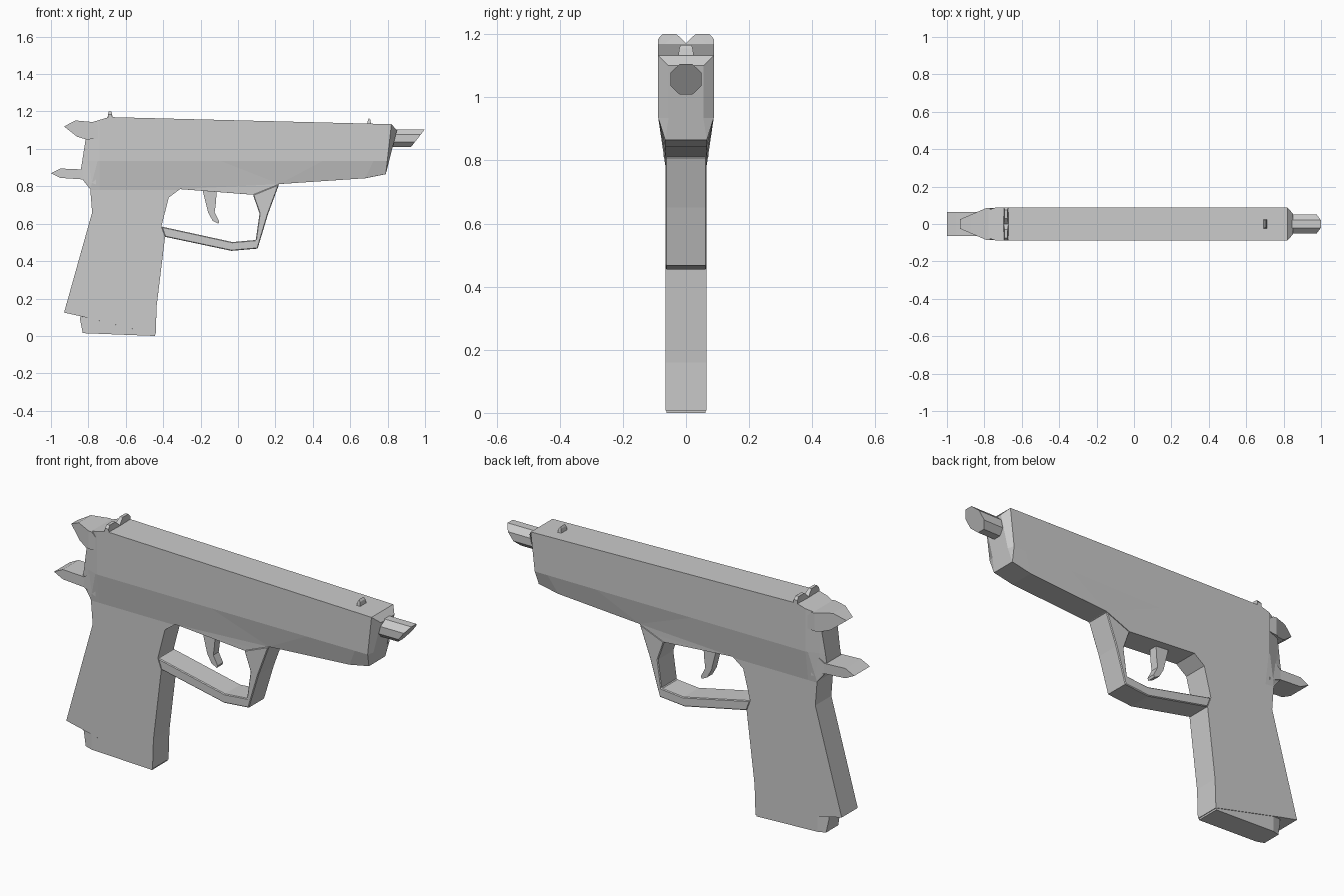
import bpy, bmesh, math
from mathutils import Vector

if "Cube" in bpy.data.objects:
    bpy.data.objects.remove(bpy.data.objects["Cube"])


def finish(name, bm, bevel=0.0):
    bmesh.ops.recalc_face_normals(bm, faces=bm.faces)
    mesh = bpy.data.meshes.new(name)
    bm.to_mesh(mesh)
    bm.free()
    ob = bpy.data.objects.new(name, mesh)
    bpy.context.collection.objects.link(ob)
    if bevel:
        mod = ob.modifiers.new("edge_chamfer", 'BEVEL')
        mod.width = bevel
        mod.segments = 1
        mod.limit_method = 'ANGLE'
        mod.angle_limit = math.radians(70)
    return ob


def slab(name, profile, half, cuts=(), bevel=0.0):
    """Extrude an xz profile along y; half(x, z) gives the local half width."""
    bm = bmesh.new()
    a, b = ([bm.verts.new((x, y, z)) for x, z in profile] for y in (-1, 1))
    caps = [bm.faces.new(a), bm.faces.new(b)]
    n = len(a)
    for i in range(n):
        j = (i + 1) % n
        bm.faces.new((a[i], a[j], b[j], b[i]))
    bm.normal_update()
    bmesh.ops.recalc_face_normals(bm, faces=bm.faces)
    bmesh.ops.triangulate(bm, faces=caps)
    for co, no in cuts:
        bmesh.ops.bisect_plane(bm, geom=bm.verts[:] + bm.edges[:] + bm.faces[:],
                               plane_co=co, plane_no=no, dist=1e-5)
    for v in bm.verts:
        v.co.y *= half(v.co.x, v.co.z)
    bm.normal_update()
    bmesh.ops.dissolve_limit(bm, angle_limit=0.01, verts=bm.verts, edges=bm.edges)
    return finish(name, bm, bevel)


# Slide, frame and grip as one side outline
def body_half(x, z):
    low = ramp(x, 0.1, 0.3, 0.78, 0.84)
    w = ramp(z, low, 0.935, 0.065, 0.088)
    if z > 0.79:
        w = min(w, ramp(x, -0.83, -0.74, 0.058, 0.088))
        nose = 0.79 + (z - 0.865) * 0.113
        if x > nose + 0.004:
            w = 0.055
    if x > 0.75 and z < 0.87:
        w = 0.066
    return w


def ramp(t, t0, t1, v0, v1):
    k = min(1, max(0, (t - t0) / (t1 - t0)))
    return v0 + (v1 - v0) * k


body = [(-0.44, 0.008), (-0.435, 0.16), (-0.39, 0.53), (-0.41, 0.585),
        (-0.37, 0.74), (-0.31, 0.785), (0.08, 0.755), (0.22, 0.812),
        (0.68, 0.843), (0.79, 0.865), (0.85, 1.10), (0.82, 1.132),
        (-0.69, 1.17), (-0.79, 1.14), (-0.815, 1.05), (-0.84, 0.89),
        (-0.83, 0.835), (-0.79, 0.785), (-0.78, 0.66), (-0.93, 0.125),
        (-0.84, 0.105)]
slab("slide_frame_grip", body, body_half,
     [((0, 0, 0.78), (0, 0, 1)), ((0, 0, 0.935), (0, 0, 1)),
      ((-0.74, 0, 0), (1, 0, 0)), ((0.79, 0, 0.865), (1, 0, -0.113))], 0.004)

# Trigger guard
guard = [(0.22, 0.812), (0.16, 0.65), (0.105, 0.467), (-0.035, 0.455),
         (-0.39, 0.53), (-0.41, 0.585), (-0.03, 0.502), (0.095, 0.513),
         (0.115, 0.655), (0.08, 0.755)]
slab("trigger_guard", guard, lambda x, z: 0.065, bevel=0.004)

# Trigger
slab("trigger", [(-0.19, 0.78), (-0.115, 0.78), (-0.117, 0.72), (-0.125, 0.66),
                 (-0.1, 0.612), (-0.105, 0.6), (-0.135, 0.615), (-0.16, 0.66)],
     lambda x, z: 0.022)

# Magazine base below the grip
slab("magazine_base", [(-0.84, 0.12), (-0.845, 0.09), (-0.83, 0.015),
                       (-0.445, 0.0), (-0.445, 0.03)],
     lambda x, z: ramp(x, -0.845, -0.79, 0.045, 0.062), [((-0.79, 0, 0), (1, 0, 0))])

# Hammer, widening into the slide
slab("hammer", [(-0.93, 1.12), (-0.87, 1.152), (-0.77, 1.143), (-0.69, 1.06),
                (-0.81, 1.05), (-0.86, 1.065)],
     lambda x, z: ramp(x, -0.93, -0.79, 0.025, 0.085), [((-0.79, 0, 0), (1, 0, 0))])

# Rear tang over the hand
slab("tang", [(-1.0, 0.87), (-0.95, 0.895), (-0.83, 0.89), (-0.76, 0.94),
              (-0.76, 0.81), (-0.83, 0.837), (-0.95, 0.845)],
     lambda x, z: ramp(x, -0.84, -0.76, 0.064, 0.072))

# Barrel with a slanted muzzle
bm = bmesh.new()
bmesh.ops.create_cone(bm, cap_ends=True, segments=8, radius1=0.052, radius2=0.052, depth=2)
for v in bm.verts:
    ang = (round(math.atan2(v.co.y, v.co.x) / (math.pi / 4) - 0.25) + 0.5) * math.pi / 4
    y = 0.054 * math.cos(ang)
    z = 1.057 + 0.048 * math.sin(ang) / math.cos(math.pi / 8)
    x = 0.80 if v.co.z < 0 else 0.925 + (z - 1.01) * 0.78
    v.co = Vector((x, y, z))
finish("barrel", bm)

# Sights
slab("front_sight", [(0.688, 1.12), (0.695, 1.155), (0.70, 1.165), (0.708, 1.155),
                     (0.714, 1.12)], lambda x, z: ramp(z, 1.135, 1.165, 0.027, 0.018))
half_notch = [(0.0, 1.172), (0.03, 1.2), (0.075, 1.2), (0.088, 1.185), (0.088, 1.15)]
notch = half_notch + [(-y, z) for y, z in half_notch[:0:-1]]
sight = slab("rear_sight", notch, lambda x, z: ramp(z, 1.165, 1.2, 0.014, 0.008))
sight.rotation_euler.z = math.pi / 2
sight.location.x = -0.684
